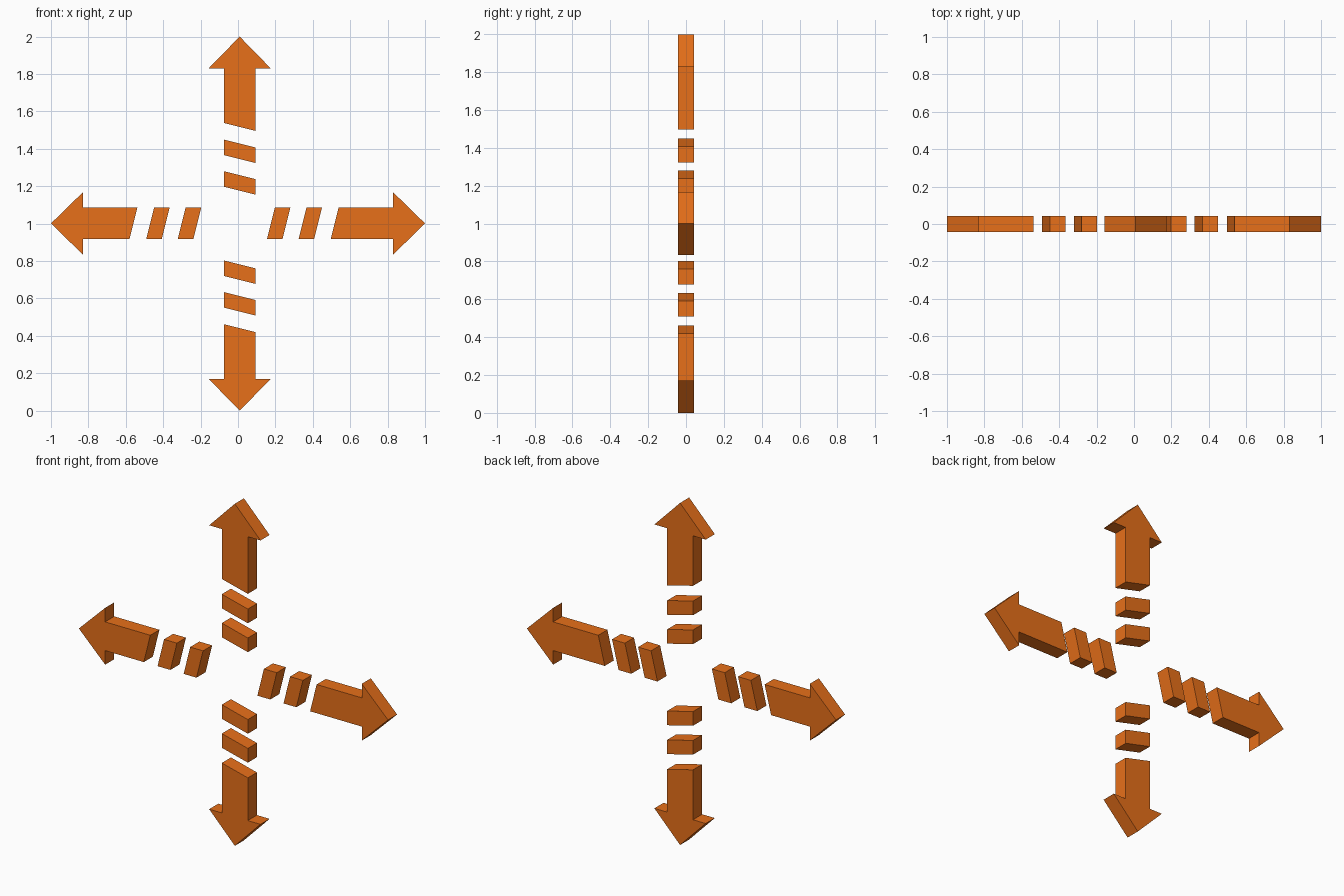
import bpy, bmesh

if "Cube" in bpy.data.objects:
    bpy.data.objects.remove(bpy.data.objects["Cube"])

HALF_T = 0.042          # half thickness in y
W = 0.084               # half width of shaft
HEAD = 0.166            # half width of arrow head
SLANT = 0.042           # offset of the slanted cuts across the shaft

mat = bpy.data.materials.new("orange")
mat.diffuse_color = (0.80, 0.16, 0.01, 1)
mat.use_nodes = True
mat.node_tree.nodes["Principled BSDF"].inputs["Base Color"].default_value = mat.diffuse_color


def horizontal(u, v):
    return u, 1.001 + v


def vertical(u, v):
    return 0.009 - v, 1.0 + u


def plate(name, profile, place):
    """Extrude a (u, v) outline through the thickness."""
    bm = bmesh.new()
    pts = [place(u, v) for u, v in profile]
    face = bm.faces.new([bm.verts.new((x, -HALF_T, z)) for x, z in pts])
    ext = bmesh.ops.extrude_face_region(bm, geom=[face])
    verts = [g for g in ext["geom"] if isinstance(g, bmesh.types.BMVert)]
    bmesh.ops.translate(bm, verts=verts, vec=(0, 2 * HALF_T, 0))
    bmesh.ops.recalc_face_normals(bm, faces=bm.faces)
    me = bpy.data.meshes.new(name)
    bm.to_mesh(me)
    bm.free()
    me.materials.append(mat)
    bpy.context.collection.objects.link(bpy.data.objects.new(name, me))


for axis, place, sides in (("horizontal", horizontal, ("right", "left")),
                           ("vertical", vertical, ("up", "down"))):
    for side, s in zip(sides, (1, -1)):
        # arrow with slanted tail
        plate(f"arrow_{side}", [
            (s * 0.538, W), (s * 0.83, W), (s * 0.83, HEAD), (s * 1.0, 0),
            (s * 0.83, -HEAD), (s * 0.83, -W), (s * 0.538 - SLANT, -W)], place)
        # two slanted dashes towards the middle
        for i, (a, b) in enumerate(((0.197, 0.280), (0.366, 0.449)), 1):
            plate(f"dash_{side}_{i}", [
                (s * a, W), (s * b, W),
                (s * b - SLANT, -W), (s * a - SLANT, -W)], place)
